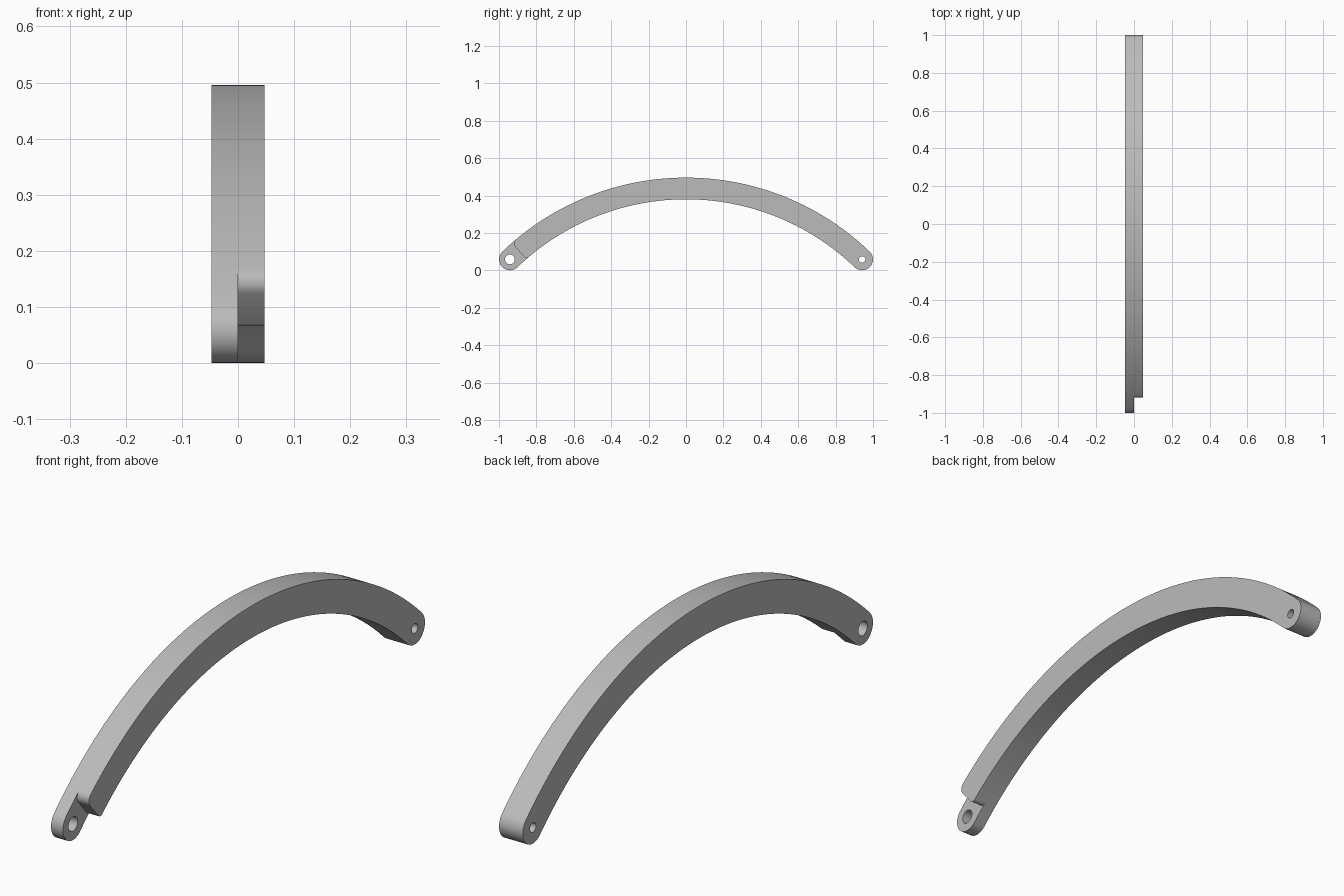
import bpy
import bmesh
from math import sin, cos, pi, radians

if "Cube" in bpy.data.objects:
    bpy.data.objects.remove(bpy.data.objects["Cube"])

RADIUS = 1.358            # arc centreline
CENTRE_Z = -0.92
HALF = 0.058              # half the bar depth, also the end radius
WIDTH = 0.0475            # half the bar width
END = radians(43.9)
STEP = radians(41.1)

grey = bpy.data.materials.new("light grey")
grey.use_nodes = True
COLOUR = (0.5, 0.5, 0.5, 1)
grey.diffuse_color = COLOUR
grey.node_tree.nodes["Principled BSDF"].inputs["Base Color"].default_value = COLOUR


def on_arc(angle, radius=RADIUS):
    return radius * sin(angle), CENTRE_Z + radius * cos(angle)


def arc(cy, cz, radius, start, stop, steps):
    return [(cy + radius * cos(start + (stop - start) * i / steps),
             cz + radius * sin(start + (stop - start) * i / steps))
            for i in range(steps + 1)]


def prism(name, profile, x0, x1):
    """Extrude a side profile of (y, z) points across x."""
    bm = bmesh.new()
    face = bm.faces.new([bm.verts.new((x0, y, z)) for y, z in profile])
    ring = bmesh.ops.extrude_face_region(bm, geom=[face])["geom"]
    moved = [v for v in ring if isinstance(v, bmesh.types.BMVert)]
    bmesh.ops.translate(bm, verts=moved, vec=(x1 - x0, 0, 0))
    bmesh.ops.recalc_face_normals(bm, faces=bm.faces)
    mesh = bpy.data.meshes.new(name)
    bm.to_mesh(mesh)
    bm.free()
    mesh.materials.append(grey)
    obj = bpy.data.objects.new(name, mesh)
    bpy.context.collection.objects.link(obj)
    return obj


def cut(target, cutter):
    cutter.hide_render = True
    mod = target.modifiers.new("cut", "BOOLEAN")
    mod.operation = "DIFFERENCE"
    mod.solver = "EXACT"
    mod.object = cutter
    bpy.context.view_layer.objects.active = target
    bpy.ops.object.modifier_apply(modifier=mod.name)
    bpy.data.objects.remove(cutter)


# Curved bar with round ends
up = pi / 2
outline = arc(0, CENTRE_Z, RADIUS + HALF, up + END, up - END, 72)
outline += arc(*on_arc(END), HALF, up - END, -up - END, 20)[1:-1]
outline += arc(0, CENTRE_Z, RADIUS - HALF, up - END, up + END, 72)
outline += arc(*on_arc(-END), HALF, END - up, END - 3 * up, 20)[1:-1]
bar = prism("curved_bar", outline, -WIDTH, WIDTH)

# Half-width step at the front end, with rounded corners
# Local frame: t runs along the bar towards the apex, r points outward
outer, inner = 0.03, 0.015
local = [(-0.2, 0.12), (outer, 0.12)]
local += arc(outer, HALF - outer, outer, up, pi, 8)
local += arc(inner, inner - HALF, inner, pi, 3 * up, 6)
local += [(inner, -0.12), (-0.2, -0.12)]
oy, oz = on_arc(-STEP)
step_profile = [(oy + t * cos(STEP) - r * sin(STEP),
                 oz + t * sin(STEP) + r * cos(STEP)) for t, r in local]
cut(bar, prism("step_cutter", step_profile, 0, 0.1))

# Pin holes: larger at the front, smaller at the back
for angle, hole in ((-END, 0.026), (END, 0.017)):
    circle = arc(*on_arc(angle), hole, 0, 2 * pi, 32)[:-1]
    cut(bar, prism("hole_cutter", circle, -0.1, 0.1))

bpy.ops.object.select_all(action="DESELECT")
bar.select_set(True)
bpy.context.view_layer.objects.active = bar
bpy.ops.object.shade_smooth_by_angle(angle=radians(30))
